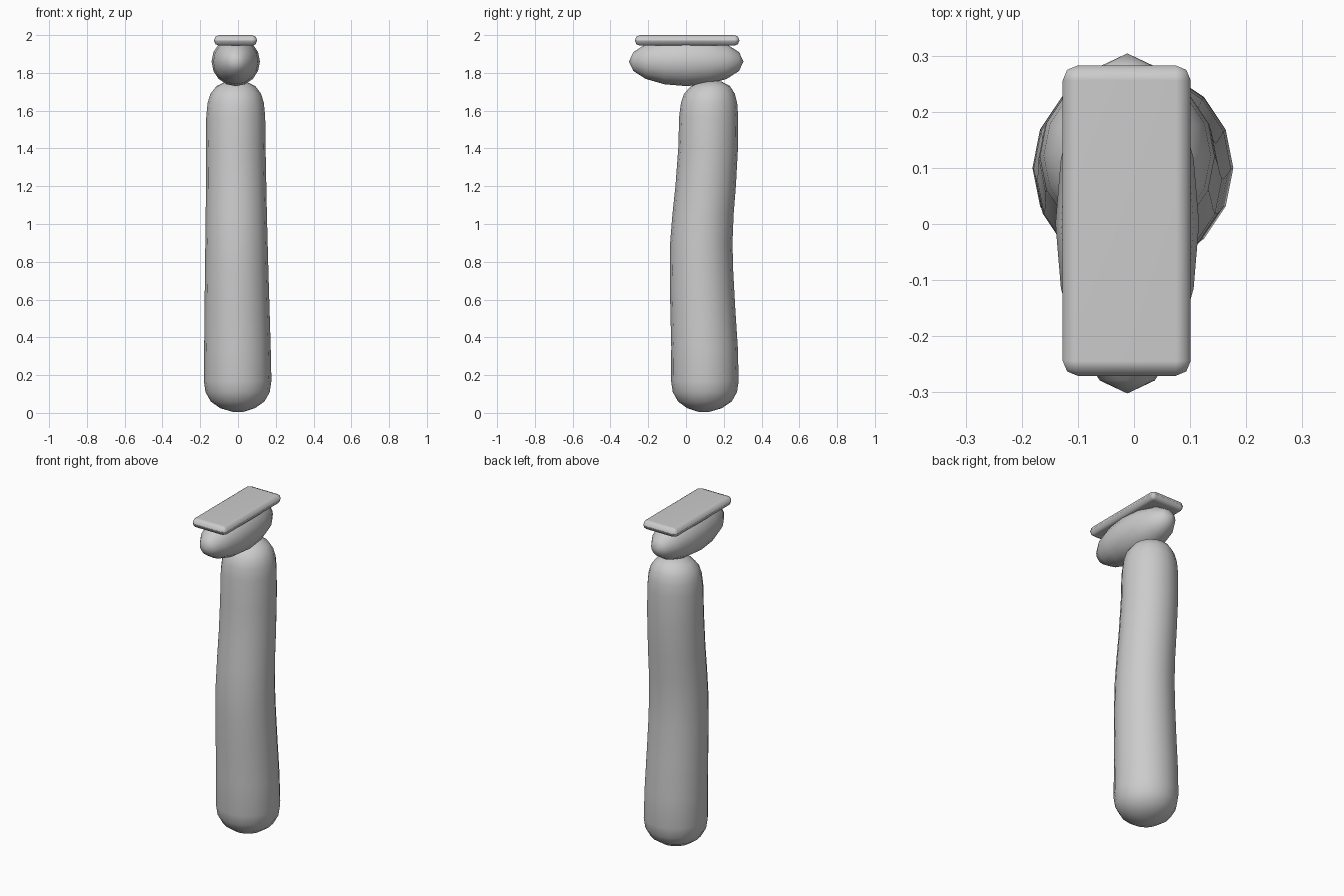
import bpy
import bmesh
from math import cos, sin, pi, radians
from mathutils import Matrix, Vector

cube = bpy.data.objects.get("Cube")
if cube:
    bpy.data.objects.remove(cube)

grey = bpy.data.materials.new("plain grey")
grey.use_nodes = True
grey.diffuse_color = (0.6, 0.6, 0.6, 1)
grey.node_tree.nodes["Principled BSDF"].inputs["Base Color"].default_value = (0.6, 0.6, 0.6, 1)


def make_object(name, bm):
    bmesh.ops.recalc_face_normals(bm, faces=bm.faces)
    mesh = bpy.data.meshes.new(name)
    bm.to_mesh(mesh)
    bm.free()
    mesh.materials.append(grey)
    mesh.shade_smooth()
    obj = bpy.data.objects.new(name, mesh)
    bpy.context.collection.objects.link(obj)
    return obj


# Column: round sections (height, centre x, centre y, radius) lofted upwards
SIDES = 16
sections = [
    (0.006, 0, 0.095, 0.03), (0.025, -0.002, 0.098, 0.092), (0.06, -0.002, 0.1, 0.142),
    (0.11, -0.002, 0.1, 0.17), (0.17, -0.002, 0.1, 0.179), (0.35, -0.003, 0.098, 0.176),
    (0.55, -0.005, 0.089, 0.172), (0.75, -0.007, 0.082, 0.168), (0.9, -0.008, 0.081, 0.165),
    (1.05, -0.009, 0.09, 0.162), (1.2, -0.01, 0.104, 0.16), (1.4, -0.012, 0.117, 0.158),
    (1.57, -0.012, 0.12, 0.156), (1.64, -0.012, 0.122, 0.149), (1.69, -0.012, 0.124, 0.134),
    (1.73, -0.011, 0.13, 0.103), (1.753, -0.01, 0.135, 0.055), (1.758, -0.01, 0.138, 0.02),
]
bm = bmesh.new()
rings = []
for z, cx, cy, r in sections:
    angles = [2 * pi * i / SIDES for i in range(SIDES)]
    rings.append([bm.verts.new((cx + r * cos(a), cy + r * sin(a), z)) for a in angles])
for low, high in zip(rings, rings[1:]):
    for i in range(SIDES):
        j = (i + 1) % SIDES
        bm.faces.new((low[i], low[j], high[j], high[i]))
bm.faces.new(rings[0][::-1])
bm.faces.new(rings[-1])
make_object("column", bm)

# Cushion: ellipsoid lying front to back
bm = bmesh.new()
bmesh.ops.create_uvsphere(bm, u_segments=16, v_segments=8, radius=1)
bmesh.ops.rotate(bm, verts=bm.verts, matrix=Matrix.Rotation(radians(90), 3, "X"))
bmesh.ops.scale(bm, verts=bm.verts, vec=Vector((0.128, 0.303, 0.13)))
make_object("cushion", bm).location = (-0.012, 0.001, 1.86)

# Top plate: slab with rounded rim
bm = bmesh.new()
bmesh.ops.create_cube(bm, size=1)
bmesh.ops.scale(bm, verts=bm.verts, vec=Vector((0.228, 0.553, 0.056)))
bmesh.ops.bevel(bm, geom=bm.edges[:], offset=0.0265, segments=2, profile=0.5, affect="EDGES")
plate = make_object("top_plate", bm)
plate.location = (-0.013, 0.006, 1.972)
plate.modifiers.new("clean shading", "WEIGHTED_NORMAL").keep_sharp = True
